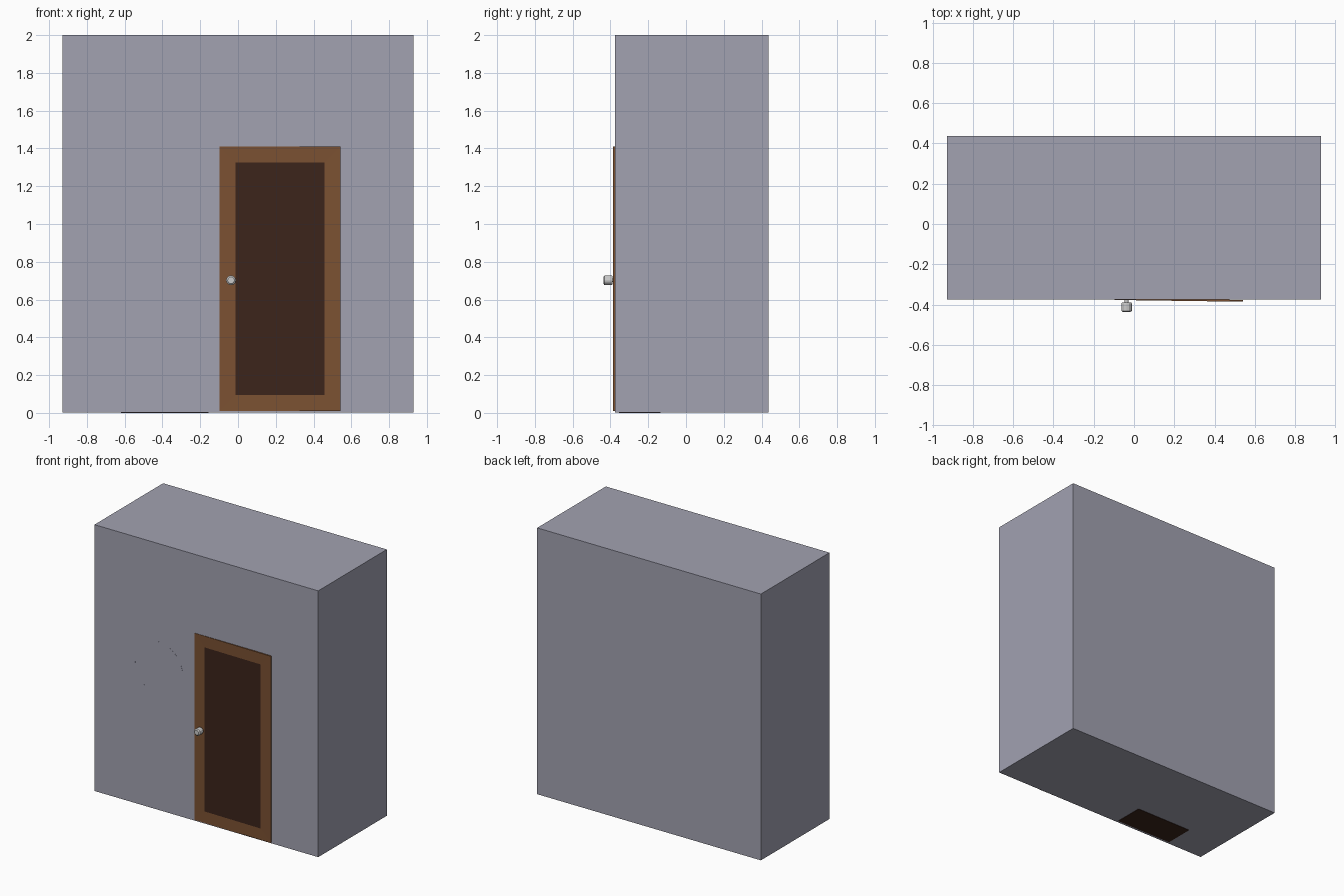
import bpy, bmesh, math
from mathutils import Matrix

if "Cube" in bpy.data.objects:
    bpy.data.objects.remove(bpy.data.objects["Cube"])


def material(name, rgb):
    m = bpy.data.materials.new(name)
    m.diffuse_color = (*rgb, 1)
    m.use_nodes = True
    m.node_tree.nodes["Principled BSDF"].inputs["Base Color"].default_value = m.diffuse_color
    return m


WALL = material("wall_paint", (0.36, 0.36, 0.44))
WOOD = material("wood", (0.20, 0.083, 0.032))
DARK = material("dark_wood", (0.045, 0.018, 0.011))


def finish(name, bm, mats=()):
    bmesh.ops.recalc_face_normals(bm, faces=bm.faces)
    me = bpy.data.meshes.new(name)
    bm.to_mesh(me)
    bm.free()
    for m in mats:
        me.materials.append(m)
    ob = bpy.data.objects.new(name, me)
    bpy.context.collection.objects.link(ob)
    return ob


def box(bm, x0, x1, y0, y1, z0, z1):
    mat = Matrix.LocRotScale(((x0 + x1) / 2, (y0 + y1) / 2, (z0 + z1) / 2), None,
                             (x1 - x0, y1 - y0, z1 - z0))
    bmesh.ops.create_cube(bm, size=1, matrix=mat)


# Building block, barely above the base slab
bm = bmesh.new()
box(bm, -0.928, 0.928, -0.375, 0.438, 0.003, 2)
finish("wall_block", bm, [WALL])

# Thin dark slab showing under the block
bm = bmesh.new()
box(bm, -0.62, -0.155, -0.355, -0.135, 0, 0.006)
finish("base_slab", bm, [DARK])

# Ring set almost flush in the front wall
bm = bmesh.new()
n = 32
for r in (0.19, 0.205):
    for y in (-0.3752, -0.365):
        for i in range(n):
            a = 2 * math.pi * i / n
            bm.verts.new((-0.40 + r * math.cos(a), y, 1.06 + r * math.sin(a)))
bm.verts.ensure_lookup_table()
order = (0, 1, 3, 2)
for k in range(4):
    p, q = order[k] * n, order[(k + 1) % 4] * n
    for i in range(n):
        j = (i + 1) % n
        bm.faces.new([bm.verts[v] for v in (p + i, p + j, q + j, q + i)])
finish("wall_ring", bm, [WALL])

# Door leaf, slightly turned about its left edge, with an inset dark panel
bm = bmesh.new()
box(bm, -0.098, 0.542, -0.377, -0.368, 0.01, 1.41)
front = min(bm.faces, key=lambda f: f.calc_center_median().y)
bmesh.ops.inset_individual(bm, faces=[front], thickness=0.12, depth=-0.001)
front.material_index = 1
for v in bm.verts:
    v.co.y -= 0.009 * (v.co.x + 0.098) / 0.64
finish("door", bm, [WOOD, DARK])

# Door knob: stem, bevelled cap
bm = bmesh.new()
sides = 12
profile = [(0.010, -0.374), (0.010, -0.390), (0.023, -0.390), (0.026, -0.395),
           (0.026, -0.431), (0.018, -0.438)]
rings = [[bm.verts.new((-0.037 + r * math.cos(2 * math.pi * i / sides), y,
                        0.702 + r * math.sin(2 * math.pi * i / sides)))
          for i in range(sides)] for r, y in profile]
for a, b in zip(rings, rings[1:]):
    for i in range(sides):
        j = (i + 1) % sides
        bm.faces.new((a[i], a[j], b[j], b[i]))
bm.faces.new(rings[0])
bm.faces.new(rings[-1])
finish("door_knob", bm)
